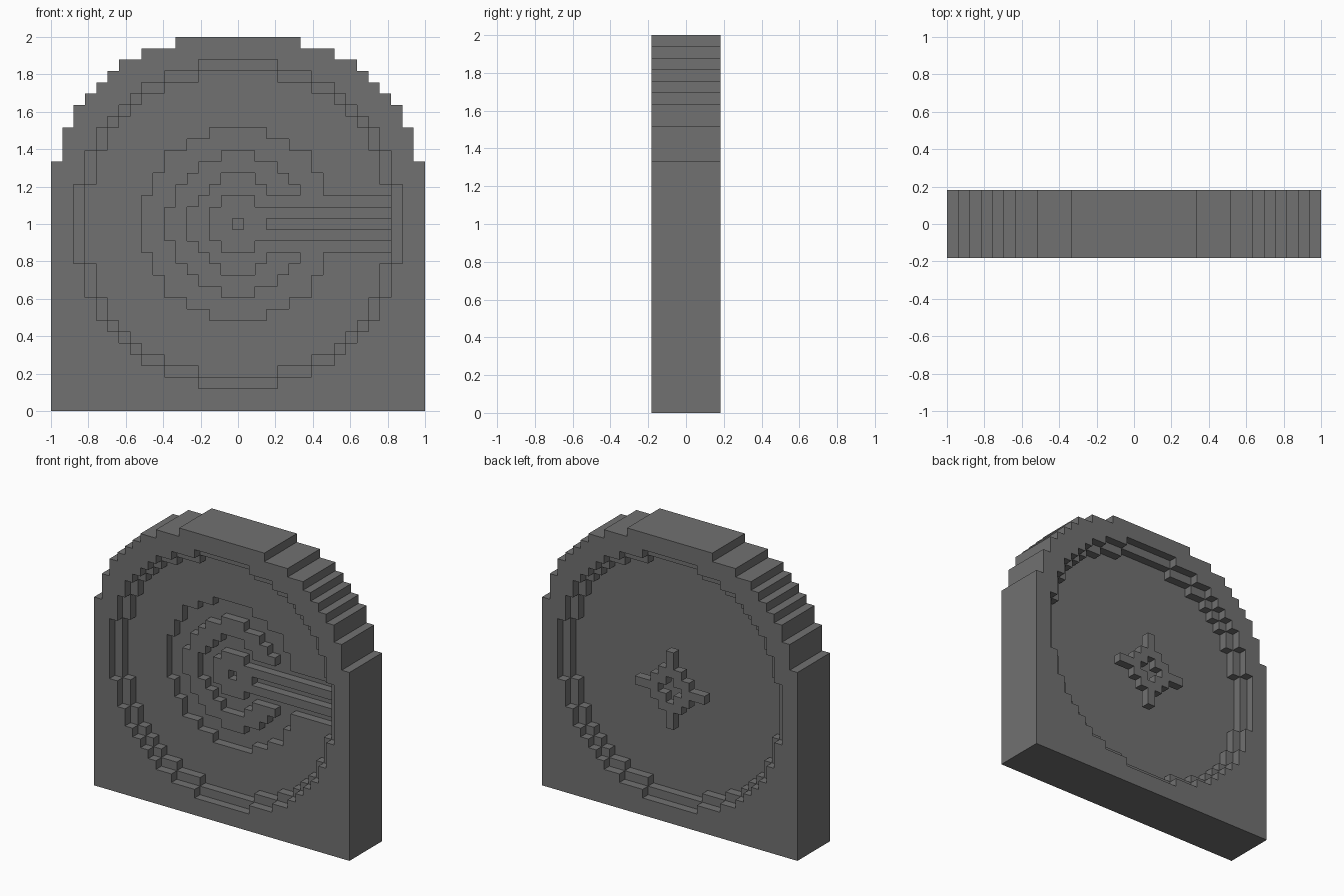
import bpy, bmesh, math
from mathutils import Vector

if "Cube" in bpy.data.objects:
    bpy.data.objects.remove(bpy.data.objects["Cube"], do_unlink=True)

S = 2 / 33          # block size
DEPTH = 6           # layers from front (0) to back (5)

grey = bpy.data.materials.new("stone_grey")
grey.use_nodes = True
COLOR = (0.165, 0.165, 0.165, 1)
grey.diffuse_color = COLOR
bsdf = grey.node_tree.nodes["Principled BSDF"]
bsdf.inputs["Base Color"].default_value = COLOR
bsdf.inputs["Roughness"].default_value = 0.8

# Stepped arch: half width in blocks for the rows above the straight sides
ARCH = {6: 15, 7: 15, 8: 15, 9: 14, 10: 14, 11: 13, 12: 12,
        13: 11, 14: 10, 15: 8, 16: 5}


def disc(i, k, r2):
    return i * i + k * k <= r2


def outer_dish(i, k):
    return disc(i, k, 210)


def inner_dish(i, k):
    return all(outer_dish(i + a, k + b) for a, b in ((1, 0), (-1, 0), (0, 1), (0, -1)))


def groove(i, k):
    """Two ring grooves, a centre pit and three channels running to +x."""
    if (i, k) == (0, 0):
        return True
    if i > 0 and abs(k) <= 2 and inner_dish(i, k):
        if k == 0:
            return i >= 3
        return abs(k) == 2 and i >= 2
    ring_a = disc(i, k, 72) and not disc(i, k, 38)
    ring_b = disc(i, k, 17) and not disc(i, k, 5)
    return ring_a or ring_b


def body_cell(i, j, k):
    if not -16 <= k <= 16 or not 0 <= j < DEPTH or abs(i) > ARCH.get(k, 16):
        return False
    if j in (0, 5):
        return not outer_dish(i, k)
    if j in (1, 4):
        return not inner_dish(i, k)
    return not (j == 2 and groove(i, k))


def cross_cell(i, j, k):
    """Pierced cross plate, one layer thick, in the rear dish."""
    k += 1
    if j != 5:
        return False
    arms = (i == 0 or k == 0) and 2 <= abs(i) + abs(k) <= 4
    return arms or (disc(i, k, 5) and abs(i) + abs(k) >= 2)


def build(name, filled):
    """Skin the filled cells with outward faces, then merge flat areas."""
    bm = bmesh.new()
    cache = {}

    def vert(p):
        key = tuple(round(c * 2) for c in p)
        if key not in cache:
            cache[key] = bm.verts.new((p.x * S, (p.y - 2.5) * S, (p.z + 16.5) * S))
        return cache[key]

    for i in range(-16, 17):
        for j in range(DEPTH):
            for k in range(-16, 17):
                if not filled(i, j, k):
                    continue
                c = Vector((i, j, k))
                for axis in range(3):
                    for sign in (-1, 1):
                        n = Vector((0, 0, 0))
                        n[axis] = sign
                        if filled(i + int(n.x), j + int(n.y), k + int(n.z)):
                            continue
                        u = Vector((0, 0, 0))
                        u[(axis + 1) % 3] = 0.5
                        v = n.cross(u)
                        m = c + n * 0.5
                        bm.faces.new([vert(m + q) for q in (-u - v, u - v, u + v, v - u)])
    bmesh.ops.dissolve_limit(bm, angle_limit=math.radians(1),
                             verts=bm.verts[:], edges=bm.edges[:])
    me = bpy.data.meshes.new(name)
    bm.to_mesh(me)
    bm.free()
    me.materials.append(grey)
    ob = bpy.data.objects.new(name, me)
    bpy.context.collection.objects.link(ob)
    return ob


build("arched_body", body_cell)
build("rear_cross", cross_cell)
